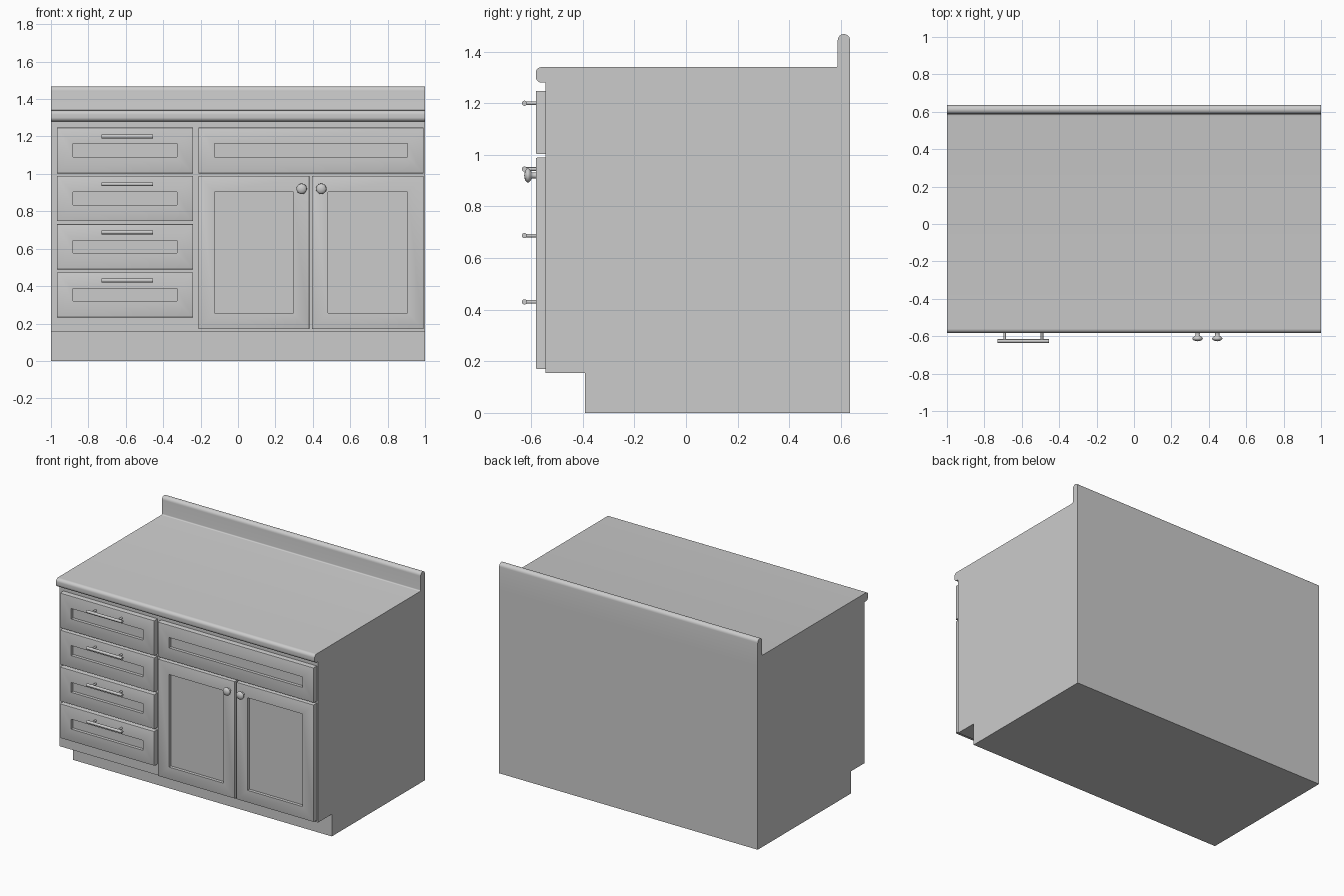
import bpy, bmesh, math
from mathutils import Vector, Matrix

if "Cube" in bpy.data.objects:
    bpy.data.objects.remove(bpy.data.objects["Cube"])

BACK, FACE, FRONT = 0.636, -0.545, -0.582


def finish(bm, name, angle=35):
    bmesh.ops.recalc_face_normals(bm, faces=bm.faces[:])
    mesh = bpy.data.meshes.new(name)
    bm.to_mesh(mesh)
    bm.free()
    ob = bpy.data.objects.new(name, mesh)
    bpy.context.collection.objects.link(ob)
    bpy.ops.object.select_all(action='DESELECT')
    ob.select_set(True)
    bpy.context.view_layer.objects.active = ob
    bpy.ops.object.shade_smooth_by_angle(angle=math.radians(angle))
    return ob


def extrude_profile(name, yz, x0=-1.0, x1=1.0):
    """Extrude a side-view (y, z) outline across the width."""
    bm = bmesh.new()
    face = bm.faces.new([bm.verts.new((x0, y, z)) for y, z in yz])
    ext = bmesh.ops.extrude_face_region(bm, geom=[face])
    verts = [g for g in ext['geom'] if isinstance(g, bmesh.types.BMVert)]
    bmesh.ops.translate(bm, verts=verts, vec=(x1 - x0, 0, 0))
    return finish(bm, name)


def arc(cy, cz, r, a0, a1, n=8):
    angles = [math.radians(a0 + (a1 - a0) * i / n) for i in range(n + 1)]
    return [(cy + r * math.cos(a), cz + r * math.sin(a)) for a in angles]


def panel(name, x0, x1, z0, z1, frame=0.086, depth=0.022):
    """Framed front with rounded outer edge and recessed centre."""
    bm = bmesh.new()
    rings = [(0, FACE), (0, FRONT + 0.005), (0.0015, FRONT + 0.0015),
             (0.005, FRONT), (frame, FRONT), (frame, FRONT + depth)]
    loops = []
    for d, y in rings:
        loops.append([bm.verts.new((x, y, z)) for x, z in
                      ((x0 + d, z0 + d), (x1 - d, z0 + d),
                       (x1 - d, z1 - d), (x0 + d, z1 - d))])
    for a, b in zip(loops, loops[1:]):
        for i in range(4):
            j = (i + 1) % 4
            bm.faces.new((a[i], a[j], b[j], b[i]))
    bm.faces.new(loops[0])
    bm.faces.new(loops[-1])
    return finish(bm, name)


def rod(bm, a, b, r, seg=16):
    a, b = Vector(a), Vector(b)
    d = b - a
    m = Matrix.Translation((a + b) / 2) @ d.to_track_quat('Z', 'Y').to_matrix().to_4x4()
    bmesh.ops.create_cone(bm, cap_ends=True, segments=seg, radius1=r, radius2=r,
                          depth=d.length, matrix=m)


def handle(name, x, z):
    bm = bmesh.new()
    rod(bm, (x - 0.137, -0.626, z), (x + 0.137, -0.626, z), 0.01)
    for s in (-1, 1):
        rod(bm, (x + s * 0.1, FRONT + 0.004, z), (x + s * 0.1, -0.626, z), 0.007)
    return finish(bm, name)


def knob(name, x, z):
    """Mushroom knob turned around the y axis: (radius, y) points."""
    outline = [(0, -0.578), (0.013, -0.578), (0.011, -0.588), (0.012, -0.597),
               (0.022, -0.604), (0.028, -0.610), (0.027, -0.616),
               (0.019, -0.623), (0.009, -0.626), (0, -0.627)]
    bm = bmesh.new()
    verts = [bm.verts.new((x + r, y, z)) for r, y in outline]
    edges = [bm.edges.new(p) for p in zip(verts, verts[1:])]
    bmesh.ops.spin(bm, geom=verts + edges, cent=(x, 0, z), axis=(0, 1, 0),
                   angle=2 * math.pi, steps=24)
    bmesh.ops.remove_doubles(bm, verts=bm.verts[:], dist=0.0002)
    return finish(bm, name, 60)


# Cabinet carcass with toe kick
extrude_profile("cabinet_body", [(-0.392, 0), (BACK, 0), (BACK, 1.28), (FACE, 1.28),
                                 (FACE, 0.155), (-0.392, 0.155)])

# Countertop with bullnose front and rounded backsplash
top = [(BACK, 1.28)]
top += arc(-0.56, 1.302, 0.022, 270, 180)
top += arc(-0.56, 1.318, 0.022, 180, 90)
top += arc(0.580, 1.348, 0.008, -90, 0, 4)
top += arc(0.612, 1.444, 0.024, 180, 0, 12)
extrude_profile("countertop", top)

# Drawer fronts with bar handles
for i, (z0, z1, hz) in enumerate(((1.003, 1.248, 1.2), (0.747, 0.989, 0.945),
                                  (0.49, 0.731, 0.687), (0.233, 0.474, 0.43))):
    panel(f"drawer_front_{i + 1}", -0.968, -0.24, z0, z1)
    handle(f"drawer_handle_{i + 1}", -0.592, hz)

# False drawer front above the two doors
panel("false_drawer_front", -0.212, 0.992, 1.003, 1.248)

# Doors with knobs
for side, x0, x1, kx in (("left", -0.212, 0.382, 0.34), ("right", 0.395, 0.992, 0.445)):
    panel(f"{side}_door", x0, x1, 0.17, 0.989)
    knob(f"{side}_door_knob", kx, 0.92)
